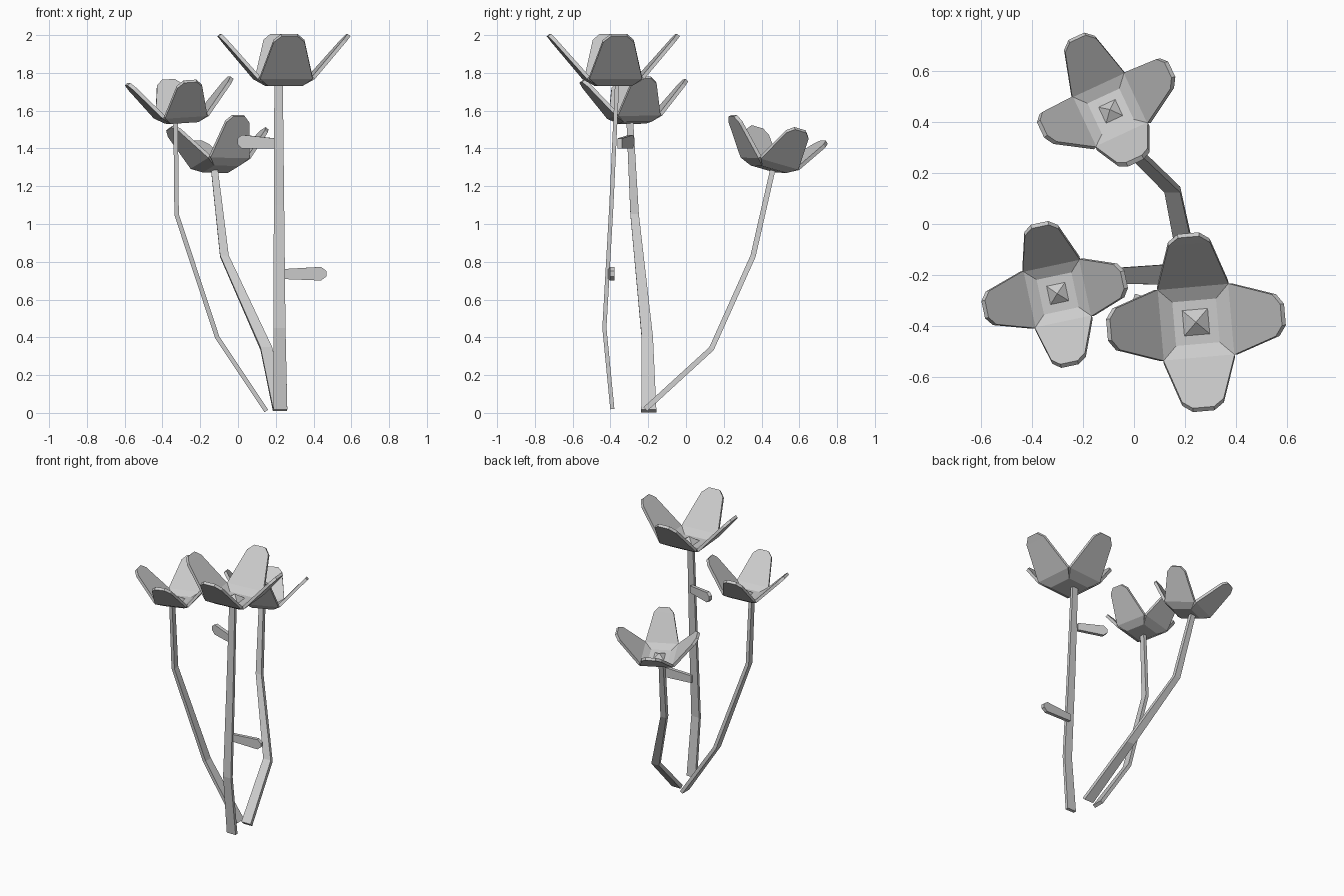
import bpy, bmesh, math
from mathutils import Vector, Matrix

if "Cube" in bpy.data.objects:
    bpy.data.objects.remove(bpy.data.objects["Cube"])


def make(name, verts, faces, fix=True):
    me = bpy.data.meshes.new(name)
    bm = bmesh.new()
    vs = [bm.verts.new(v) for v in verts]
    for f in faces:
        bm.faces.new([vs[i] for i in f])
    bmesh.ops.remove_doubles(bm, verts=bm.verts[:], dist=1e-4)
    if fix:
        bmesh.ops.recalc_face_normals(bm, faces=bm.faces[:])
    bm.to_mesh(me)
    bm.free()
    ob = bpy.data.objects.new(name, me)
    bpy.context.collection.objects.link(ob)
    return ob


def stem(name, pts, widths, thick, side):
    """Flat tapering strip along a bent path; side is the wide direction."""
    pts = [Vector(p) for p in pts]
    side = Vector(side)
    verts, faces = [], []
    n = len(pts)
    for i, p in enumerate(pts):
        t = (pts[min(i + 1, n - 1)] - pts[max(i - 1, 0)]).normalized()
        nrm = t.cross(side).normalized()
        for a, b in ((-1, -1), (1, -1), (1, 1), (-1, 1)):
            verts.append(p + side * a * widths[i] / 2 + nrm * b * thick / 2)
    for i in range(n - 1):
        for k in range(4):
            j = (k + 1) % 4
            faces.append((4*i + k, 4*i + j, 4*i + 4 + j, 4*i + 4 + k))
    faces += [(0, 1, 2, 3), tuple(4*n - 4 + k for k in range(4))]
    return make(name, verts, faces)


def leaf(name, base, tip, thick=0.025):
    """Blunt-tipped slab from base to tip."""
    base, tip = Vector(base), Vector(tip)
    d = tip - base
    nrm = d.cross(Vector((0, 0, 1))).normalized() * thick / 2
    prof = [(0, -.026), (.88, -.036), (1, -.014), (1, .014), (.88, .036), (0, .026)]
    ring = [base + d * s + Vector((0, 0, h)) for s, h in prof]
    verts = [v - nrm for v in ring] + [v + nrm for v in ring]
    faces = [tuple(range(6)), tuple(range(6, 12))]
    faces += [(k, (k + 1) % 6, (k + 1) % 6 + 6, k + 6) for k in range(6)]
    return make(name, verts, faces)


def flower(tag, base, scale, turn, up):
    """Cup of four folded petals on a square floor, pyramid in the middle."""
    tilt = Vector((0, 0, 1)).rotation_difference(Vector(up).normalized())
    mat = (Matrix.Translation(base) @ tilt.to_matrix().to_4x4()
           @ Matrix.Rotation(math.radians(turn), 4, 'Z') @ Matrix.Scale(scale, 4))
    # petal rows: radius, height, half width
    rows = [(.09, 0, .09), (.152, .037, .14), (.322, .232, .082), (.35, .264, .042)]
    verts, faces = [], []
    for q in range(4):
        rot = Matrix.Rotation(q * math.pi / 2, 4, 'Z')
        o = len(verts)
        for r, z, h in rows:
            verts += [rot @ Vector((r, -h, z)), rot @ Vector((r, h, z))]
        faces += [(o + 2*i, o + 2*i + 1, o + 2*i + 3, o + 2*i + 2) for i in range(3)]
    faces.append((0, 24, 16, 8))
    petals = make("petals_" + tag, [mat @ v for v in verts], faces, fix=False)
    sol = petals.modifiers.new("thickness", 'SOLIDIFY')
    sol.thickness = 0.02
    sol.offset = -1
    # flower centre
    h = .055
    pv = [(-h, -h, .015), (h, -h, .015), (h, h, .015), (-h, h, .015), (0, 0, .06)]
    make("flower_centre_" + tag, [mat @ Vector(v) for v in pv],
         [(0, 1, 4), (1, 2, 4), (2, 3, 4), (3, 0, 4), (3, 2, 1, 0)])


# tall stem with two leaves
stem("stem_tall", [(.225, -.39, .02), (.22, -.432, .45), (.217, -.395, 1.1), (.215, -.365, 1.74)],
     [.072, .063, .055, .045], .022, (1, 0, 0))
leaf("leaf_upper", (.2, -.35, 1.427), (0, -.285, 1.437))
leaf("leaf_lower", (.23, -.4, .735), (.468, -.39, .737))
# left stem
stem("stem_left", [(.15, -.197, .01), (-.11, -.205, .4), (-.325, -.272, 1.05), (-.33, -.297, 1.54)],
     [.08, .06, .045, .036], .024, (0, 1, 0))
# back stem
stem("stem_back", [(.222, -.215, .02), (.15, .135, .34), (-.072, .355, .83), (-.126, .462, 1.3)],
     [.075, .062, .046, .036], .028, (1, 0, 0))

flower("tall", (.243, -.385, 1.73), 1.0, 5, (0, 0, 1))
flower("left", (-.298, -.272, 1.535), .82, 12, (-.06, -.02, 1))
flower("back", (-.09, .437, 1.29), .81, 25, (-.093, .245, 1))
